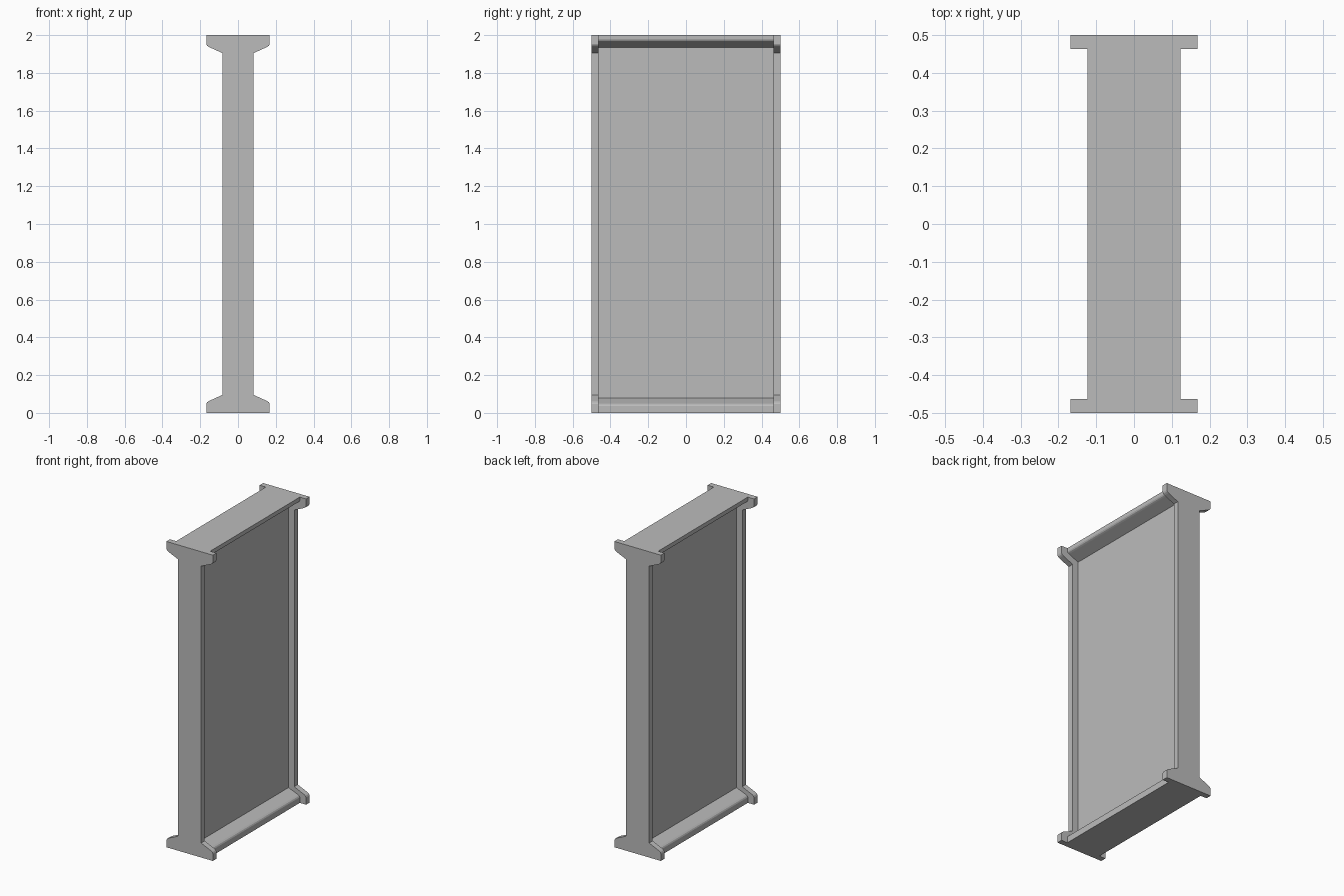
import bpy
import bmesh

cube = bpy.data.objects.get("Cube")
if cube:
    bpy.data.objects.remove(cube, do_unlink=True)

HEIGHT = 2.0
HALF_LENGTH = 0.5
RIB = 0.037

grey = bpy.data.materials.new("plain grey")
grey.use_nodes = True
colour = (0.5, 0.5, 0.5, 1)
grey.diffuse_color = colour
grey.node_tree.nodes["Principled BSDF"].inputs["Base Color"].default_value = colour


def extrude_profile(name, half_profile, y0, y1):
    """Mirror a half outline (x, z) and extrude it along y."""
    outline = half_profile + [(-x, z) for x, z in reversed(half_profile)]
    bm = bmesh.new()
    face = bm.faces.new([bm.verts.new((x, y0, z)) for x, z in outline])
    result = bmesh.ops.extrude_face_region(bm, geom=[face])
    moved = [v for v in result["geom"] if isinstance(v, bmesh.types.BMVert)]
    bmesh.ops.translate(bm, verts=moved, vec=(0, y1 - y0, 0))
    bmesh.ops.recalc_face_normals(bm, faces=bm.faces)
    mesh = bpy.data.meshes.new(name)
    bm.to_mesh(mesh)
    bm.free()
    mesh.materials.append(grey)
    obj = bpy.data.objects.new(name, mesh)
    bpy.context.collection.objects.link(obj)
    return obj


def i_profile(lower, upper):
    """Half outline from lower flange points and upper ones (depth from top)."""
    return lower + [(x, HEIGHT - d) for x, d in reversed(upper)]


# End ribs: wide flanges with chamfered lips around a thick stem
rib_flange = [(0.168, 0), (0.168, 0.047), (0.164, 0.056), (0.154, 0.063), (0.083, 0.095)]
rib_profile = i_profile(rib_flange, rib_flange)
inner = HALF_LENGTH - RIB
extrude_profile("front_rib", rib_profile, -HALF_LENGTH, -inner)
extrude_profile("back_rib", rib_profile, inner, HALF_LENGTH)

# Recessed middle: thinner web with narrower flanges
lower = [(0.123, 0), (0.123, 0.037), (0.119, 0.045), (0.11, 0.051), (0.041, 0.078)]
upper = [(0.123, 0), (0.123, 0.023), (0.119, 0.03), (0.11, 0.035), (0.041, 0.065)]
extrude_profile("web_panel", i_profile(lower, upper), -inner, inner)
